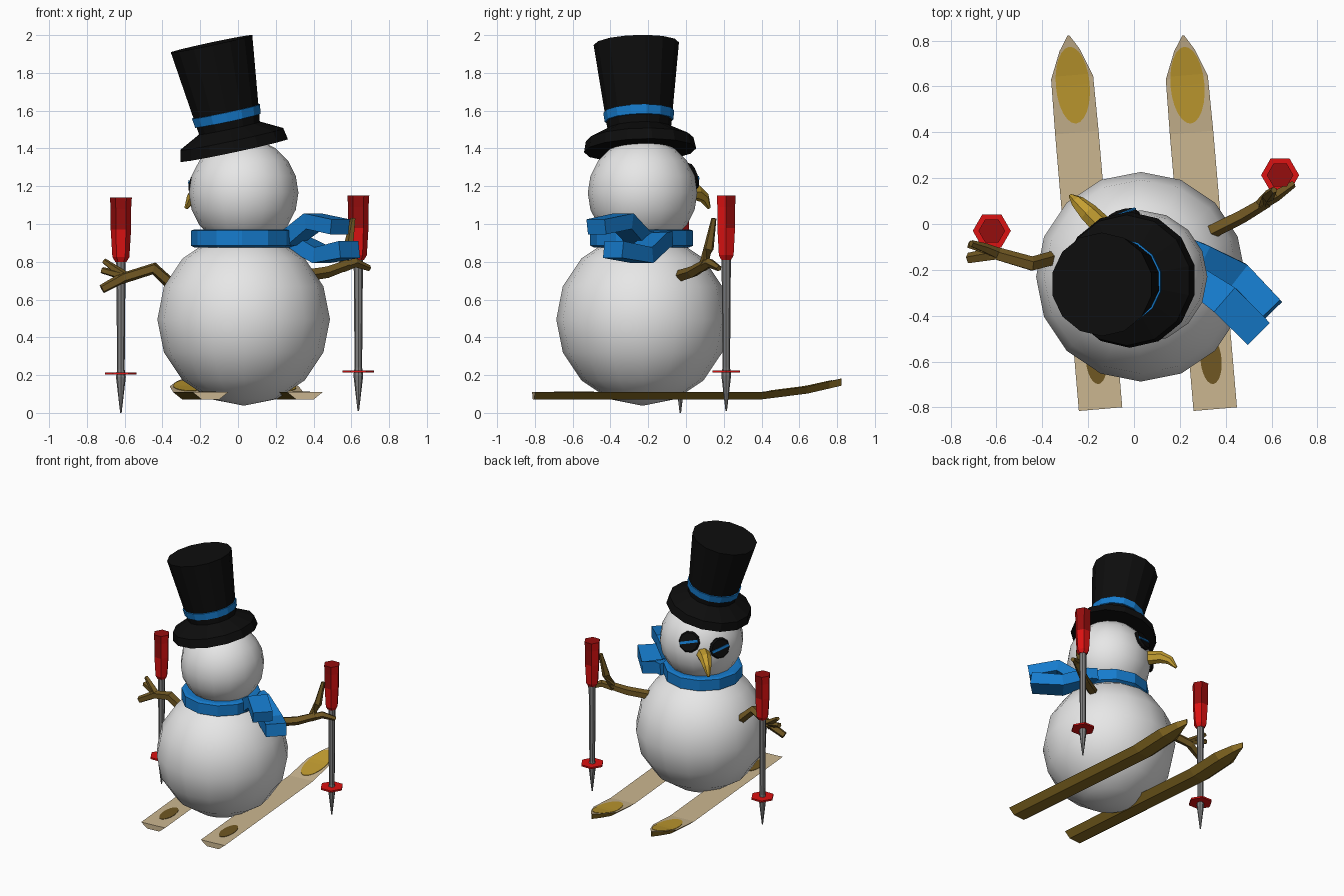
import bpy, bmesh, math
from mathutils import Vector, Matrix

if "Cube" in bpy.data.objects:
    bpy.data.objects.remove(bpy.data.objects["Cube"])

def mat(name, r, g, b):
    m = bpy.data.materials.new(name)
    m.diffuse_color = (r, g, b, 1)
    m.use_nodes = True
    m.node_tree.nodes["Principled BSDF"].inputs["Base Color"].default_value = m.diffuse_color
    return m

SNOW = mat("snow_white", .8, .8, .8)
BLACK = mat("felt_black", .004, .004, .004)
BLUE = mat("scarf_blue", .008, .2, .61)
TAN = mat("ski_tan", .60, .47, .28)
OLIVE = mat("ski_edge_olive", .25, .15, .017)
GOLD = mat("carrot_gold", .55, .34, .03)
BROWN = mat("twig_brown", .16, .095, .016)
RED = mat("bright_red", .72, .006, .006)
DARKRED = mat("dark_red", .30, .004, .004)
GREY = mat("pole_grey", .22, .22, .22)

def skin(name, rings, mats, rule=None, matrix=None):
    """Join a list of point rings into a closed skin; rule(ring, side) picks the material."""
    bm = bmesh.new()
    vs = [[bm.verts.new(p) for p in ring] for ring in rings]
    n = len(vs[0])
    def face(v, i, j):
        f = bm.faces.new(v)
        f.material_index = rule(i, j) if rule else 0
    for i in range(len(vs) - 1):
        for j in range(n):
            k = (j + 1) % n
            face((vs[i][j], vs[i][k], vs[i + 1][k], vs[i + 1][j]), i, j)
    face(vs[0][::-1], 0, -1)
    face(vs[-1], len(vs) - 2, -1)
    bmesh.ops.recalc_face_normals(bm, faces=bm.faces[:])
    me = bpy.data.meshes.new(name)
    bm.to_mesh(me)
    bm.free()
    for m in mats:
        me.materials.append(m)
    ob = bpy.data.objects.new(name, me)
    if matrix:
        ob.matrix_world = matrix
    bpy.context.collection.objects.link(ob)
    return ob

def lathe(name, profile, sides, mats, rule=None, matrix=None, phase=0):
    rings = [[(r * math.cos(phase + j * math.tau / sides), r * math.sin(phase + j * math.tau / sides), z)
              for j in range(sides)] for r, z in profile]
    return skin(name, rings, mats, rule, matrix)

def tube(name, pts, sizes, sides, m):
    """Sweep a cross-section of half width and half height along a path."""
    pts = [Vector(p) for p in pts]
    rings = []
    for i, p in enumerate(pts):
        d = (pts[min(i + 1, len(pts) - 1)] - pts[max(i - 1, 0)]).normalized()
        u = d.cross(Vector((0, 0, 1)) if abs(d.z) < .9 else Vector((0, 1, 0))).normalized()
        v = u.cross(d)
        s = sizes[i] if isinstance(sizes[i], tuple) else (sizes[i], sizes[i])
        k, ph = (math.sqrt(2), math.pi / 4) if sides == 4 else (1, 0)
        rings.append([p + u * s[0] * k * math.cos(ph + a * math.tau / sides)
                      + v * s[1] * k * math.sin(ph + a * math.tau / sides) for a in range(sides)])
    return skin(name, rings, [m])

def ball(name, centre, radius, seg, rings):
    bm = bmesh.new()
    bmesh.ops.create_uvsphere(bm, u_segments=seg, v_segments=rings, radius=radius)
    for f in bm.faces:
        f.smooth = True
    me = bpy.data.meshes.new(name)
    bm.to_mesh(me)
    bm.free()
    me.materials.append(SNOW)
    ob = bpy.data.objects.new(name, me)
    ob.location = centre
    bpy.context.collection.objects.link(ob)

# snow balls
HEAD = Vector((.03, -.23, 1.165))
ball("body", (.03, -.23, .495), .457, 16, 8)
ball("head", HEAD, .29, 16, 10)

# tilted top hat with blue band
axis = Vector((-.208, -.035, .979))
tilt = Vector((0, 0, 1)).rotation_difference(axis).to_matrix().to_4x4()
lathe("top_hat", [(.297, 0), (.285, .06), (.168, .12), (.174, .16), (.182, .161), (.188, .21),
                  (.180, .211), (.226, .577)], 14, [BLACK, BLUE],
      lambda i, j: int(i in (3, 4, 5)), Matrix.Translation((-.02, -.243, 1.39)) @ tilt, math.pi / 14)

# eyes: black discs with a blue glint plate, on a turned and tilted face
for label, az, el in (("left", 61, 8), ("right", 17, 18)):
    a, e = math.radians(az), math.radians(el)
    n = Vector((-math.sin(a) * math.cos(e), math.cos(a) * math.cos(e), math.sin(e)))
    u = Vector((0, 0, 1)).cross(n).normalized()
    v = n.cross(u)
    frame = Matrix((u, v, n)).transposed().to_4x4()
    frame.translation = HEAD
    lathe("eye_" + label, [(.07, .255), (.076, .285), (.066, .300)], 10, [BLACK], None, frame)
    t = Matrix.Rotation(math.radians(14), 4, 'Z')
    box = [(-.066, -.009), (.066, -.009), (.066, .009), (-.066, .009)]
    skin("eye_glint_" + label, [[(x, y, z) for x, y in box] for z in (.298, .305)],
         [BLUE], None, frame @ t)

# bent carrot nose
tube("nose", [(-.12, -.03, 1.165), (-.20, .05, 1.17), (-.245, .095, 1.14), (-.275, .122, 1.085)],
     [.05, .043, .03, .01], 7, GOLD)

# scarf ring and two blowing tails
lathe("scarf_ring", [(.25, .875), (.272, .885), (.272, .965), (.25, .972)], 12, [BLUE], None,
      Matrix.Translation((.022, -.235, 0)))
tube("scarf_tail_lower", [(.24, -.13, .92), (.29, -.15, .915), (.445, -.235, .835), (.59, -.385, .865)],
     [(.065, .042)] * 2 + [(.075, .042), (.072, .045)], 4, BLUE)
tube("scarf_tail_upper", [(.23, -.21, .92), (.28, -.25, .925), (.40, -.335, 1.015), (.54, -.475, .985)],
     [(.06, .042)] * 2 + [(.07, .042), (.068, .04)], 4, BLUE)

# twig arms with forked fingers
twigs = {
    "right_arm": ([(.28, -.06, .715), (.47, .035, .745), (.58, .10, .785)], [.034, .032, .028]),
    "right_finger_up": ([(.55, .085, .77), (.585, .12, .87), (.61, .148, 1.03)], [.028, .028, .014]),
    "right_finger_out": ([(.55, .085, .77), (.62, .125, .795), (.695, .175, .765)], [.028, .026, .016]),
    "left_arm": ([(-.31, -.14, .64), (-.445, -.175, .765), (-.62, -.125, .71)], [.034, .034, .03]),
    "left_finger_low": ([(-.60, -.13, .72), (-.72, -.15, .655)], [.03, .025]),
    "left_finger_high": ([(-.59, -.13, .72), (-.65, -.105, .76), (-.71, -.085, .805)], [.026, .022, .015]),
    "left_finger_out": ([(-.59, -.13, .72), (-.72, -.09, .755)], [.024, .018]),
}
for name, (pts, sizes) in twigs.items():
    tube(name, pts, sizes, 5, BROWN)

# ski poles: tapered shaft, basket and faceted grip
for label, x, y, z in (("left", -.62, -.03, 0), ("right", .637, .213, .01)):
    at = Matrix.Translation((x, y, z))
    lathe("pole_shaft_" + label, [(.004, 0), (.026, .19), (.020, .23), (.025, .84)], 8, [GREY], None, at)
    lathe("pole_basket_" + label, [(.083, .203), (.083, .215)], 6, [RED], None, at)
    lathe("pole_grip_" + label, [(.03, .80), (.045, .825), (.054, .97), (.054, 1.08), (.058, 1.14)], 6,
          [RED, DARKRED], lambda i, j: int(i > 1 and j not in (2, 5)), at)

# skis with upturned pointed tips and painted patches
OUTLINE = [(-.81, .095), (.40, .095), (.64, .092), (.76, .045), (.825, .004)]

def deck(y):
    steps = [(-1, .11), (.40, .11), (.64, .14), (.83, .183)]
    for (a, za), (b, zb) in zip(steps, steps[1:]):
        if y <= b:
            return za + (zb - za) * (y - a) / (b - a)
    return steps[-1][1]

def patch(name, y0, y1, w, m, at):
    rings = []
    for i in range(13):
        c = math.cos(math.pi * i / 12)
        y = (y0 + y1) / 2 - c * (y1 - y0) / 2
        h = max(.003, w * math.sqrt(max(0, 1 - c * c)))
        z = deck(y)
        rings.append([(-h, y, z - .002), (h, y, z - .002), (h, y, z + .003), (-h, y, z + .003)])
    skin(name, rings, [m], None, at)

for label, x in (("left", -.215), ("right", .285)):
    at = Matrix.Translation((x, 0, 0)) @ Matrix.Rotation(math.radians(4.9), 4, 'Z')
    rings = [[(-w * .5, y, deck(y) - .038), (w * .5, y, deck(y) - .038), (w, y, deck(y)), (-w, y, deck(y))]
             for y, w in OUTLINE]
    skin("ski_" + label, rings, [OLIVE, TAN], lambda i, j: int(j == 2 or (j == -1 and i == 0)), at)
    patch("ski_tip_patch_" + label, .44, .775, .074, GOLD, at)
    patch("ski_foot_patch_" + label, -.70, -.49, .046, BROWN, at)
